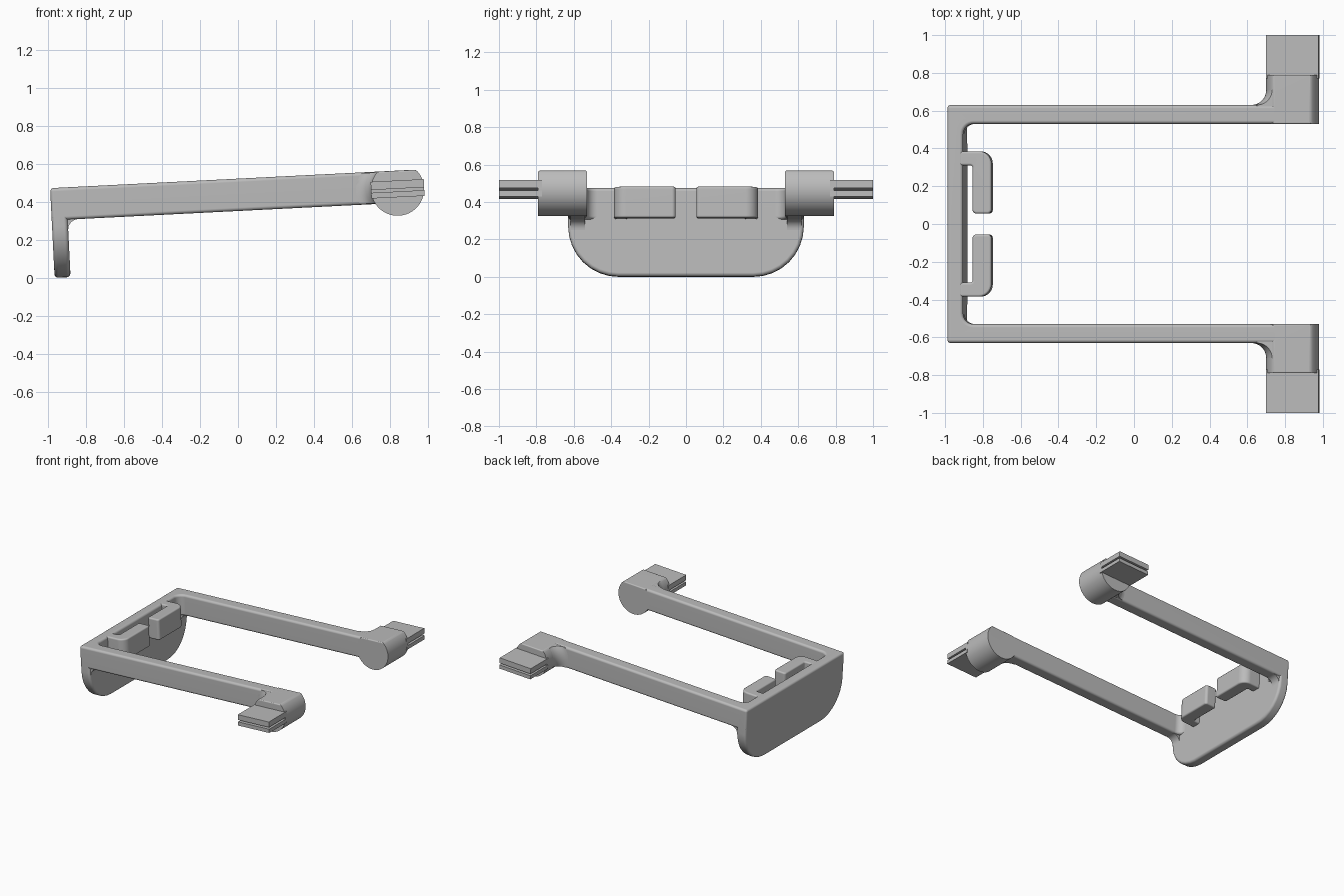
import bpy, bmesh, math
from mathutils import Matrix, Vector

if "Cube" in bpy.data.objects:
    bpy.data.objects.remove(bpy.data.objects["Cube"], do_unlink=True)

grey = bpy.data.materials.new("plain grey")
grey.use_nodes = True
grey.diffuse_color = (0.5, 0.5, 0.5, 1)
grey.node_tree.nodes["Principled BSDF"].inputs["Base Color"].default_value = (0.5, 0.5, 0.5, 1)

# The whole frame leans up slightly towards +x
TILT = Matrix.Rotation(-math.atan(0.0506), 4, "Y")
TOP, LOW = 0.52, 0.35          # arm top and underside
BACK, INNER = -0.964, -0.88    # plate faces
OUT, IN = 0.63, 0.53           # arm faces
CX, CZ, R = 0.8625, 0.4225, 0.14   # round boss


def rounded(corners, steps=8):
    """Outline from (u, v, radius) corners, each rounded by an arc."""
    pts = []
    for i, (u, v, r) in enumerate(corners):
        p = Vector((u, v))
        if not r:
            pts.append(p)
            continue
        a = (Vector(corners[i - 1][:2]) - p).normalized()
        b = (Vector(corners[(i + 1) % len(corners)][:2]) - p).normalized()
        for k in range(steps + 1):
            t = k / steps * math.pi / 2
            pts.append(p + a * r * (1 - math.sin(t)) + b * r * (1 - math.cos(t)))
    return pts


def loft(name, loops, bevel=0.0, pick=lambda e: True):
    """Closed solid through matching loops, with its sharp edges softened."""
    bm = bmesh.new()
    rings = [[bm.verts.new(p) for p in loop] for loop in loops]
    n = len(rings[0])
    for lo, hi in zip(rings, rings[1:]):
        for i in range(n):
            j = (i + 1) % n
            bm.faces.new((lo[i], lo[j], hi[j], hi[i]))
    bm.faces.new(rings[0][::-1])
    bm.faces.new(rings[-1])
    bmesh.ops.recalc_face_normals(bm, faces=bm.faces)
    if bevel:
        edges = [e for e in bm.edges if e.calc_face_angle(0) > 0.6 and pick(e)]
        bmesh.ops.bevel(bm, geom=edges, offset=bevel, segments=4, profile=0.5,
                        affect="EDGES", clamp_overlap=True)
    bm.transform(TILT)
    mesh = bpy.data.meshes.new(name)
    bm.to_mesh(mesh)
    bm.free()
    mesh.materials.append(grey)
    ob = bpy.data.objects.new(name, mesh)
    bpy.context.collection.objects.link(ob)
    bpy.ops.object.select_all(action="DESELECT")
    ob.select_set(True)
    bpy.context.view_layer.objects.active = ob
    bpy.ops.object.shade_smooth_by_angle(angle=math.radians(35))
    ob.modifiers.new("flat_face_normals", "WEIGHTED_NORMAL").keep_sharp = True
    return ob


def prism(name, outline, axis, a, b, bevel=0.0, pick=lambda e: True):
    """Extrude an outline along one axis from a to b."""
    place = {"X": lambda p, h: (h, p[0], p[1]),
             "Y": lambda p, h: (p[0], h, p[1]),
             "Z": lambda p, h: (p[0], p[1], h)}[axis]
    return loft(name, [[place(p, h) for p in outline] for h in (a, b)], bevel, pick)


# U-shaped frame: two arms and the bar joining them
half = [(BACK, OUT, 0), (CX, OUT, 0), (CX, IN, 0), (INNER, IN, 0.055)]
frame = half + [(x, -y, r) for x, y, r in reversed(half)]
prism("arm_frame", rounded(frame), "Z", LOW, TOP, 0.018)

# Hanging plate with big round lower corners
plate = [(-OUT, TOP, 0), (OUT, TOP, 0), (OUT, 0.047, 0.27), (-OUT, 0.047, 0.27)]
prism("end_plate", rounded(plate), "X", BACK, INNER, 0.02)

for s, side in ((1, "left"), (-1, "right")):
    # Web rounding the corner under the arm
    web = rounded([(INNER - 0.03, LOW + 0.02, 0), (INNER - 0.03, LOW - 0.055, 0),
                   (INNER, LOW - 0.055, 0), (INNER, LOW, 0.055),
                   (INNER + 0.055, LOW, 0), (INNER + 0.055, LOW + 0.02, 0)])
    prism(side + "_under_web", web, "Y", s * (IN + 0.01), s * (OUT - 0.012))

    # Hook on the inner face of the plate
    hook = [(-0.9, 0.385, 0), (-0.73, 0.385, 0.065), (-0.73, 0.055, 0.02),
            (-0.83, 0.055, 0.02), (-0.83, 0.31, 0.012), (-0.9, 0.31, 0)]
    prism(side + "_hook", rounded([(x, s * y, r) for x, y, r in hook]), "Z",
          LOW + 0.003, TOP, 0.018)

    # Round boss with a flat top
    flat = math.asin((TOP - CZ) / R)
    sweep = math.pi + 2 * flat
    boss = []
    for k in range(49):
        t = flat - sweep * k / 48
        boss.append((CX + R * math.cos(t), CZ + R * math.sin(t)))
    prism(side + "_boss", boss, "Y", s * IN, s * 0.79, 0.015,
          lambda e: all(v.co.z > TOP - 0.001 for v in e.verts))

    # Hollow fillet where the arm meets the boss, following its curve
    loops = []
    for k in range(11):
        z = LOW + 0.004 + (TOP - LOW - 0.008) * k / 10
        x = CX - math.sqrt(R * R - (z - CZ) ** 2)
        arc = rounded([(x - 0.08, OUT - 0.025, 0), (x - 0.08, OUT, 0), (x, OUT, 0.08),
                       (x, OUT + 0.08, 0), (x + 0.03, OUT + 0.08, 0),
                       (x + 0.03, OUT - 0.025, 0)])
        loops.append([(p[0], s * p[1], z) for p in arc])
    loft(side + "_boss_fillet", loops)

    # Pair of flat tongues with a slot between them
    for part, lo, hi in (("upper", 0.425, 0.468), ("lower", 0.38, 0.41)):
        slab = [(CX - R, lo), (CX + R, lo), (CX + R, hi), (CX - R, hi)]
        prism(side + "_" + part + "_tongue", slab, "Y", s * 0.77, s * 1.0)
